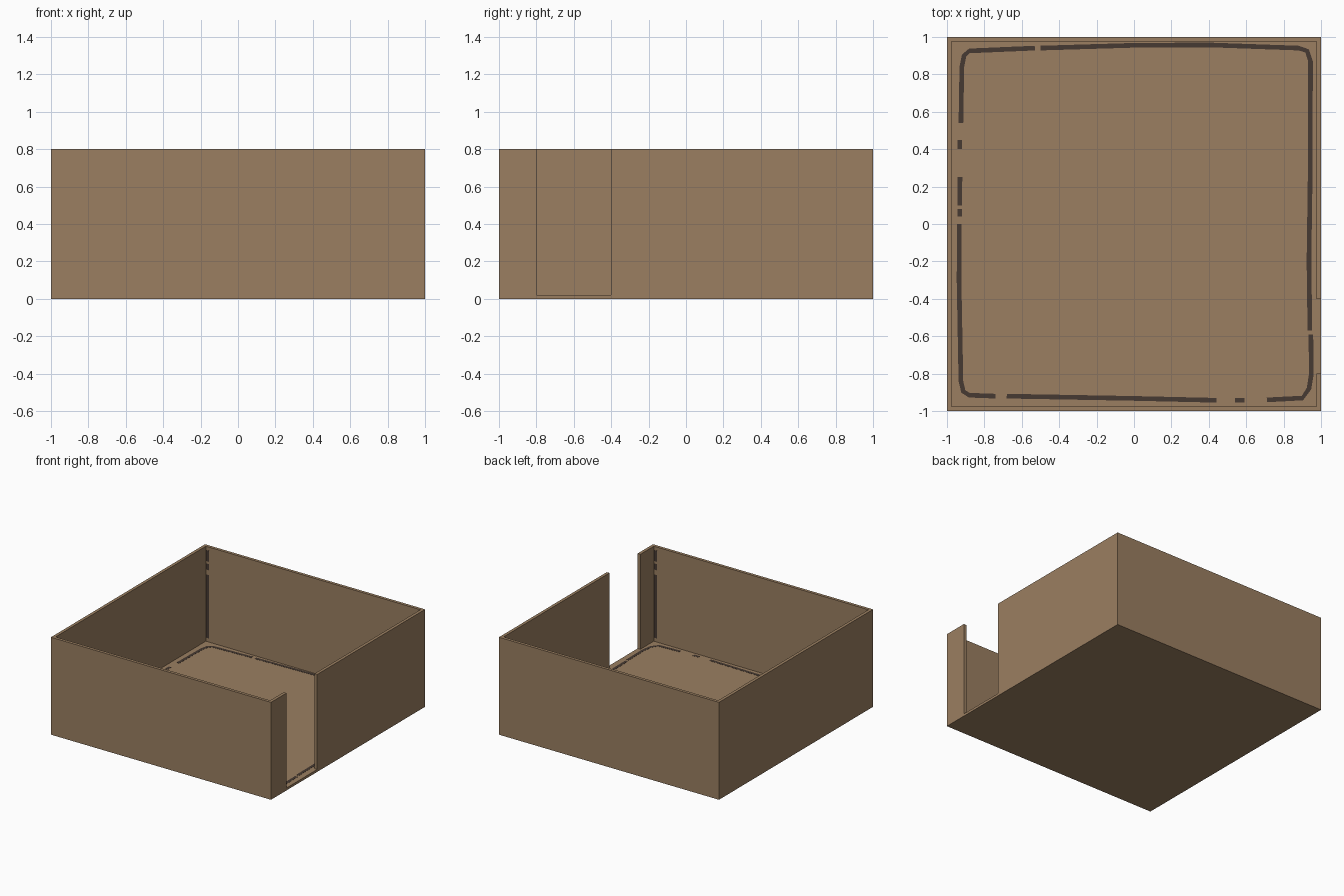
import bpy, bmesh
from mathutils import Vector

if "Cube" in bpy.data.objects:
    bpy.data.objects.remove(bpy.data.objects["Cube"])


def material(name, rgb):
    m = bpy.data.materials.new(name)
    m.diffuse_color = (*rgb, 1)
    m.use_nodes = True
    m.node_tree.nodes["Principled BSDF"].inputs["Base Color"].default_value = m.diffuse_color
    return m


BROWN = material("cardboard_brown", (0.328, 0.212, 0.120))
DARK = material("dark_grime", (0.061, 0.042, 0.032))

OUT, IN = 1.0, 0.975          # outer and inner wall faces
D0, D1 = -0.8, -0.4           # doorway limits along y
FLOOR, TOP = 0.02, 0.8


def finish(name, bm, mat):
    bmesh.ops.recalc_face_normals(bm, faces=bm.faces)
    me = bpy.data.meshes.new(name)
    bm.to_mesh(me)
    bm.free()
    me.materials.append(mat)
    ob = bpy.data.objects.new(name, me)
    bpy.context.collection.objects.link(ob)


def prism(name, outline, z0, z1, mat):
    bm = bmesh.new()
    f = bm.faces.new([bm.verts.new((x, y, z0)) for x, y in outline])
    r = bmesh.ops.extrude_face_region(bm, geom=[f])
    verts = [v for v in r["geom"] if isinstance(v, bmesh.types.BMVert)]
    bmesh.ops.translate(bm, vec=(0, 0, z1 - z0), verts=verts)
    finish(name, bm, mat)


def ribbon(name, path, width=0.025):
    # thin floor stripe following a path
    p = [Vector(q) for q in path]
    left, right = [], []
    for i, q in enumerate(p):
        t = (p[min(i + 1, len(p) - 1)] - p[max(i - 1, 0)]).normalized()
        n = Vector((-t.y, t.x)) * width / 2
        left.append(tuple(q + n))
        right.append(tuple(q - n))
    prism(name, left + right[::-1], FLOOR, FLOOR + 0.001, DARK)


# walls: one C-shaped outline open at the doorway
prism("walls", [(OUT, D0), (OUT, -OUT), (-OUT, -OUT), (-OUT, OUT), (OUT, OUT), (OUT, D1),
                (IN, D1), (IN, IN), (-IN, IN), (-IN, -IN), (IN, -IN), (IN, D0)], 0, TOP, BROWN)

# floor with a sill reaching through the doorway
prism("floor", [(-IN, -IN), (IN, -IN), (IN, D0), (OUT, D0), (OUT, D1), (IN, D1),
                (IN, IN), (-IN, IN)], 0, FLOOR, BROWN)

# broken grime line around the floor
strokes = [
    [(-0.925, 0.54), (-0.92, 0.84), (-0.908, 0.9), (-0.88, 0.925), (-0.53, 0.94)],
    [(-0.5, 0.94), (0.0, 0.955), (0.4, 0.957), (0.88, 0.94), (0.925, 0.925),
     (0.943, 0.87), (0.942, 0.3), (0.935, -0.2), (0.94, -0.57)],
    [(0.945, -0.59), (0.948, -0.8), (0.935, -0.88), (0.9, -0.93), (0.71, -0.94)],
    [(0.59, -0.942), (0.54, -0.942)],
    [(0.44, -0.942), (0.0, -0.932), (-0.68, -0.92)],
    [(-0.74, -0.92), (-0.88, -0.915), (-0.912, -0.895), (-0.925, -0.84),
     (-0.935, -0.3), (-0.933, 0.0)],
    [(-0.932, 0.04), (-0.932, 0.08)],
    [(-0.932, 0.1), (-0.93, 0.25)],
    [(-0.932, 0.4), (-0.932, 0.45)],
]
for i, s in enumerate(strokes):
    ribbon(f"floor_grime_{i + 1}", s)

# vertical grime in the corners of the front and back walls
for sx in (-1, 1):
    for sy in (-1, 1):
        for z0, z1 in ((0.05, 0.57), (0.61, 0.66), (0.68, 0.77)):
            xa, xb, ya, yb = sx * IN, sx * (IN - 0.03), sy * IN, sy * (IN - 0.001)
            prism("corner_grime", [(xa, ya), (xb, ya), (xb, yb), (xa, yb)], z0, z1, DARK)
